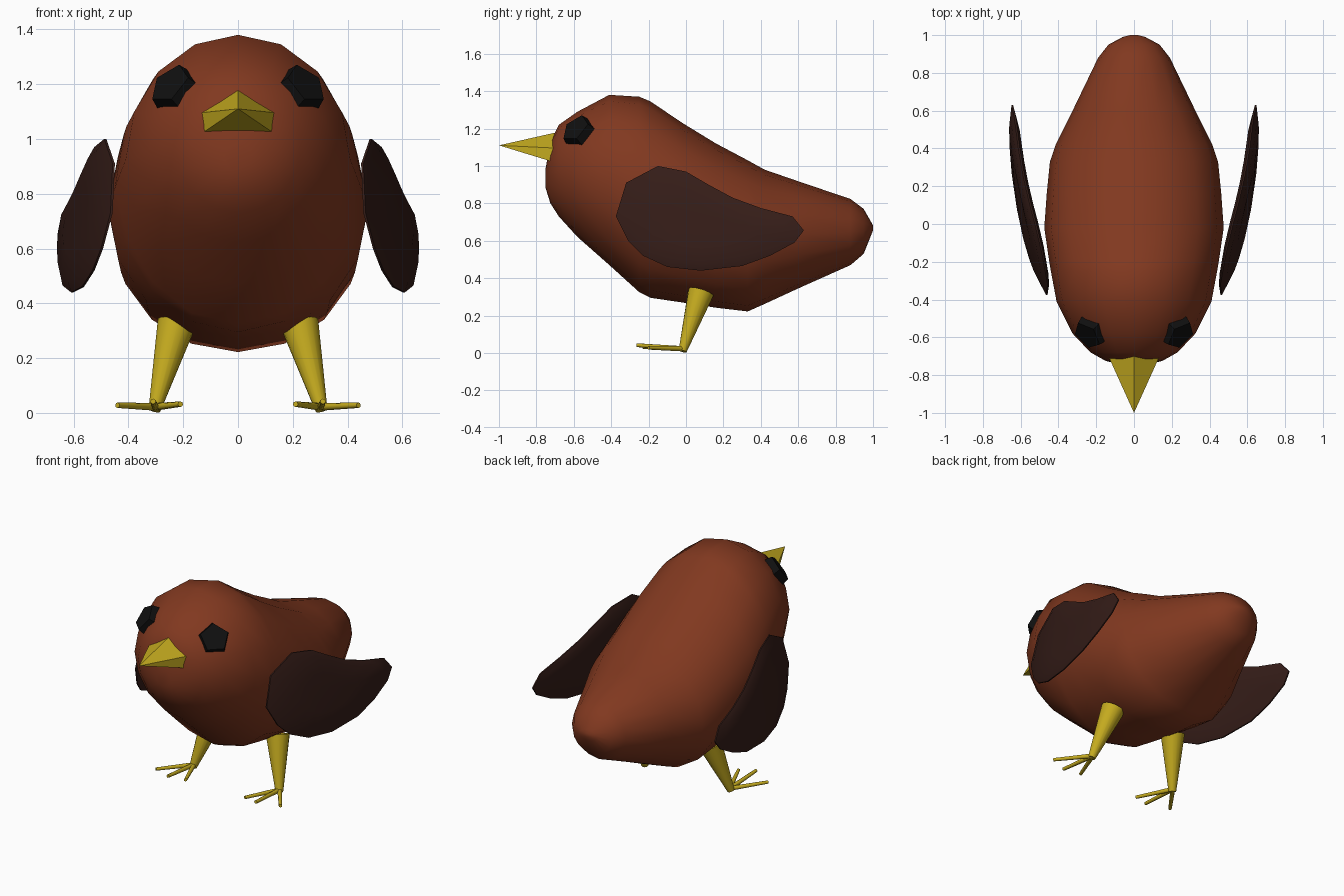
import bpy, bmesh
from math import sin, cos, pi
from mathutils import Vector

if "Cube" in bpy.data.objects:
    bpy.data.objects.remove(bpy.data.objects["Cube"])


def material(name, rgb):
    m = bpy.data.materials.new(name)
    m.diffuse_color = (*rgb, 1)
    m.use_nodes = True
    m.node_tree.nodes["Principled BSDF"].inputs["Base Color"].default_value = m.diffuse_color
    return m


BROWN = material("brown feathers", (0.22, 0.04, 0.014))
DARK = material("dark feathers", (0.035, 0.012, 0.009))
YELLOW = material("yellow", (0.56, 0.41, 0.014))
BLACK = material("black", (0.005, 0.005, 0.005))


def finish(name, bm, mat, smooth=True):
    bmesh.ops.recalc_face_normals(bm, faces=bm.faces)
    me = bpy.data.meshes.new(name)
    bm.to_mesh(me)
    bm.free()
    me.materials.append(mat)
    ob = bpy.data.objects.new(name, me)
    bpy.context.collection.objects.link(ob)
    if smooth:
        bpy.ops.object.select_all(action='DESELECT')
        ob.select_set(True)
        bpy.context.view_layer.objects.active = ob
        bpy.ops.object.shade_smooth_by_angle(angle=0.9)
    return ob


def loft(bm, rings):
    """Skin closed rings of points and cap both ends."""
    loops = [[bm.verts.new(p) for p in r] for r in rings]
    for a, b in zip(loops, loops[1:]):
        n = len(a)
        for i in range(n):
            bm.faces.new((a[i], a[(i + 1) % n], b[(i + 1) % n], b[i]))
    bm.faces.new(loops[0])
    bm.faces.new(loops[-1])


def rod(bm, start, end, r1, r2, sides):
    """Tapered round bar between two points."""
    start, end = Vector(start), Vector(end)
    d = end - start
    mat = d.to_track_quat('Z', 'Y').to_matrix().to_4x4()
    mat.translation = (start + end) / 2
    bmesh.ops.create_cone(bm, cap_ends=True, segments=sides, radius1=r1,
                          radius2=r2, depth=d.length, matrix=mat)


# Body: elliptical sections (y, bottom, top, half width)
sections = [(-.75, .88, .99, .05), (-.725, .80, 1.13, .15), (-.68, .73, 1.22, .23),
            (-.58, .62, 1.29, .325), (-.41, .47, 1.38, .41), (-.25, .325, 1.37, .44),
            (-.19, .295, 1.345, .45), (-.02, .27, 1.23, .475), (.16, .242, 1.12, .462),
            (.33, .222, 1.03, .445), (.42, .262, .98, .415), (.6, .345, .918, .325),
            (.88, .47, .823, .19), (.95, .53, .77, .135), (.99, .63, .70, .06),
            (1.0, .655, .68, .02)]
bm = bmesh.new()
loft(bm, [[(w * sin(t), y, (lo + hi) / 2 + (hi - lo) / 2 * cos(t))
           for t in (2 * pi * i / 16 for i in range(16))]
          for y, lo, hi, w in sections])
finish("body", bm, BROWN)

# Beak: five-sided pyramid
bm = bmesh.new()
base = [bm.verts.new((x, -.69, z)) for x, z in
        [(0, 1.18), (.14, 1.095), (.14, 1.015), (-.14, 1.015), (-.14, 1.095)]]
tip = bm.verts.new((0, -1, 1.11))
bm.faces.new(base)
for i in range(5):
    bm.faces.new((base[i], base[(i + 1) % 5], tip))
finish("beak", bm, YELLOW, False)

# Wing outline seen from the side (y, z)
outline = [(-.375, .73), (-.32, .91), (-.15, 1.0), (0, .97), (.12, .90), (.25, .83),
           (.4, .775), (.57, .73), (.63, .655), (.58, .59), (.45, .52), (.3, .465),
           (.08, .44), (-.1, .46), (-.23, .52), (-.31, .6)]


def wing_ring(side, scale, offset):
    pts = []
    for y, z in outline:
        y, z = .08 + (y - .08) * scale, .69 + (z - .69) * scale
        x = .556 + .20 * y - .11 * y * y - .13 * (z - .7) + offset
        pts.append((side * x, y, z))
    return pts


for side, label in ((1, "left"), (-1, "right")):
    # Wing: thin curved pad
    bm = bmesh.new()
    loft(bm, [wing_ring(side, s, o) for s, o in
              [(.45, -.026), (.85, -.02), (1, -.004), (1, .004), (.85, .02), (.45, .026)]])
    finish(label + "_wing", bm, DARK)

    # Eye: five-sided disc on the head
    bm = bmesh.new()
    n = Vector((side * .58, -.58, .58))
    c = Vector((side * .238, -.58, 1.19))
    rod(bm, c - n * .035, c + n * .02, .097, .085, 5)
    finish(label + "_eye", bm, BLACK, False)

    # Leg: tapered bar
    bm = bmesh.new()
    rod(bm, (side * .225, .08, .325), (side * .305, -.018, .01), .07, .022, 16)
    finish(label + "_leg", bm, YELLOW)

    # Foot: three forward toes
    bm = bmesh.new()
    for x, y, z in [(.21, -.23, .032), (.31, -.265, .042), (.44, -.20, .028)]:
        rod(bm, (side * .302, -.01, .022), (side * x, y, z), .014, .01, 8)
    finish(label + "_foot", bm, YELLOW)
